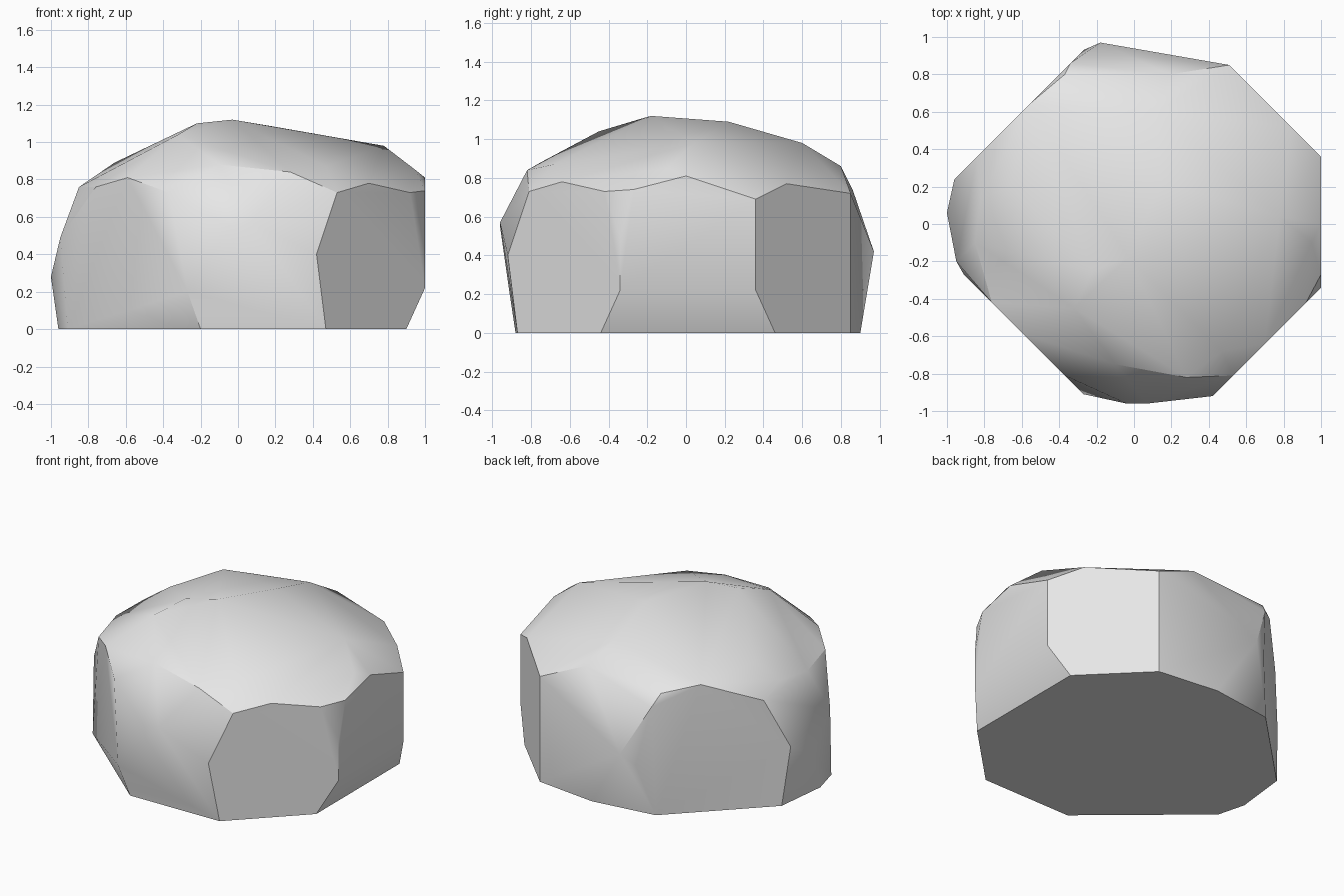
import bpy
import bmesh
import math

default_cube = bpy.data.objects.get("Cube")
if default_cube:
    bpy.data.objects.remove(default_cube, do_unlink=True)


def corner_facet(side_x, side_y, offset, outline):
    """Outline (x, z) of an upright diagonal facet where |x| + |y| = offset."""
    return [(side_x * x, side_y * (offset - x), z) for x, z in outline]


points = []

# Four upright facets across the corners of the boulder
points += corner_facet(1, -1, 1.34, [(.47, 0), (.42, .4), (.53, .73), (.7, .78),
                                     (.92, .73), (1, .5), (1, .22), (.9, 0)])
points += corner_facet(1, 1, 1.36, [(.9, 0), (1, .22), (1, .69), (.84, .77),
                                    (.51, .72), (.51, 0)])
points += corner_facet(-1, 1, 1.2, [(.36, 0), (.27, .35), (.34, .74), (.56, .87),
                                    (.84, .73), (.88, .6), (.92, 0)])
points += corner_facet(-1, -1, 1.18, [(.91, 0), (.87, .4), (.76, .76), (.59, .81),
                                      (.37, .73), (.27, .2)])

# Bulging walls between the corner facets
front_wall = [(-.2, -.88, 0), (-.04, -.96, .55), (.07, -.96, .57)]
back_wall = [(.08, .9, 0), (-.18, .97, .42)]
left_wall = [(1, 0, .81), (1, -.27, .74)]
right_wall = [(-.96, -.08, 0), (-1, .06, .28), (-.96, .24, .4),
              (-.95, -.2, .49), (-.85, -.1, .76)]
points += front_wall + back_wall + left_wall + right_wall

# Rounded crown
crown_front = [(-.1, -.75, .88), (.28, -.82, .84), (.47, -.68, .87)]
crown_back = [(-.37, .8, .82), (.19, .8, .86), (.12, .6, .98)]
crown_sides = [(.78, .04, .98), (.95, -.1, .85), (-.82, .14, .78),
               (-.66, .2, .89)]
crown_peak = [(-.22, -.25, 1.1), (-.03, -.18, 1.12), (-.32, -.45, 1.04),
              (.15, .22, 1.09)]
points += crown_front + crown_back + crown_sides + crown_peak

# Wrap the points in a closed faceted skin
bm = bmesh.new()
for point in points:
    bm.verts.new(point)
bmesh.ops.remove_doubles(bm, verts=bm.verts[:], dist=.01)
bmesh.ops.convex_hull(bm, input=bm.verts[:])
unused = [vert for vert in bm.verts if not vert.link_faces]
bmesh.ops.delete(bm, geom=unused, context='VERTS')
bmesh.ops.dissolve_limit(bm, angle_limit=math.radians(3),
                         verts=bm.verts[:], edges=bm.edges[:])
bmesh.ops.recalc_face_normals(bm, faces=bm.faces[:])
mesh = bpy.data.meshes.new("boulder")
bm.to_mesh(mesh)
bm.free()
boulder = bpy.data.objects.new("boulder", mesh)
bpy.context.collection.objects.link(boulder)

# Plain grey stone
stone = bpy.data.materials.new("grey stone")
stone.use_nodes = True
grey = (.8, .8, .8, 1)
stone.diffuse_color = grey
for node in stone.node_tree.nodes:
    if node.type == 'BSDF_PRINCIPLED':
        node.inputs["Base Color"].default_value = grey
mesh.materials.append(stone)

# Soft shading across shallow edges, crisp facet borders
bpy.ops.object.select_all(action='DESELECT')
boulder.select_set(True)
bpy.context.view_layer.objects.active = boulder
bpy.ops.object.shade_smooth_by_angle(angle=math.radians(30))
